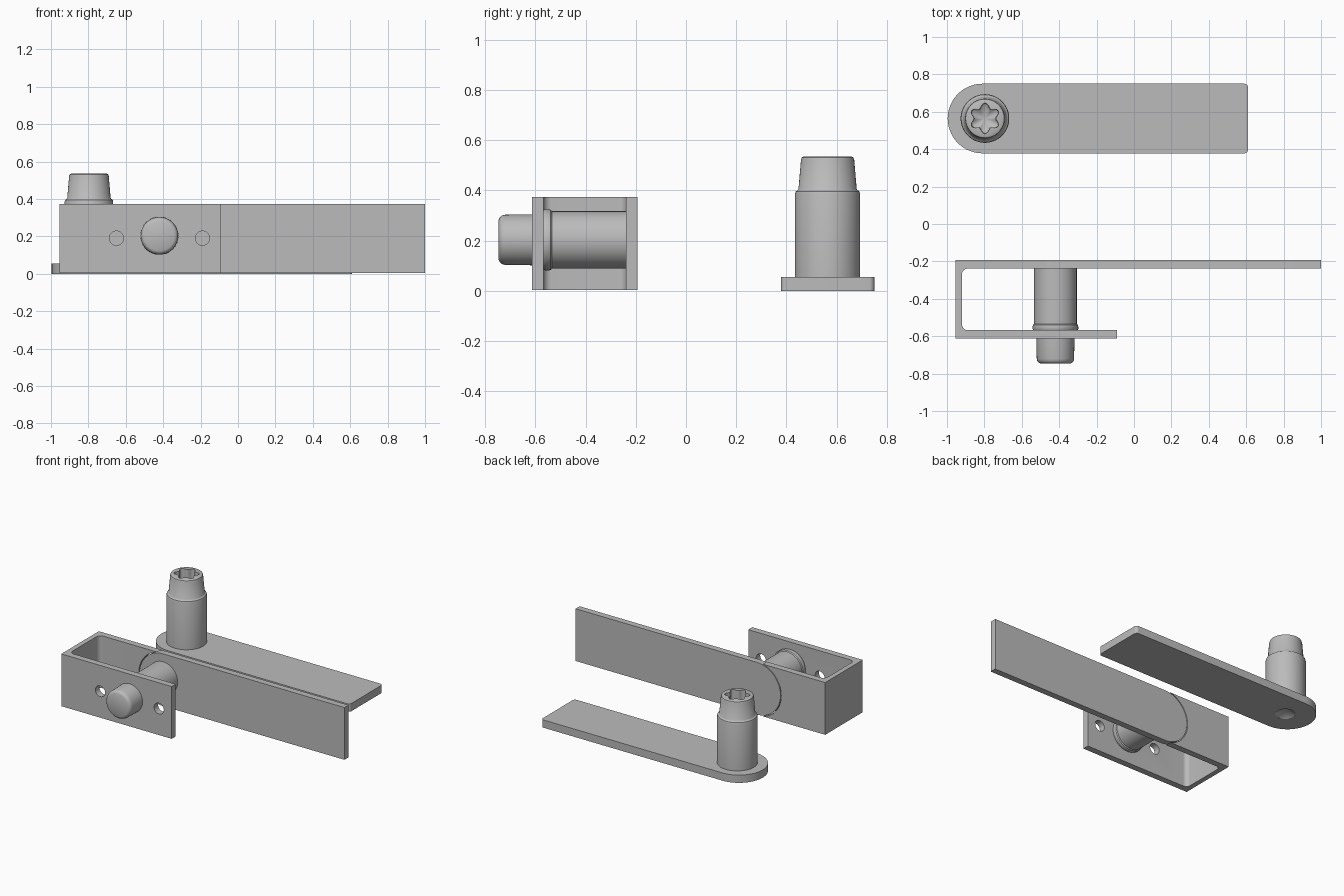
import bpy, bmesh, math
from mathutils import Matrix, Vector

if "Cube" in bpy.data.objects:
    bpy.data.objects.remove(bpy.data.objects["Cube"])

steel = bpy.data.materials.new("plain_grey")
steel.diffuse_color = (0.5, 0.5, 0.5, 1)
steel.use_nodes = True
steel.node_tree.nodes["Principled BSDF"].inputs["Base Color"].default_value = steel.diffuse_color

# Local z of a shape points to -y, local y points up (front-facing parts)
FRONT = Matrix.Rotation(math.pi / 2, 4, 'X')


def finish(name, bm, matrix):
    bm.transform(matrix)
    bmesh.ops.recalc_face_normals(bm, faces=bm.faces)
    me = bpy.data.meshes.new(name)
    bm.to_mesh(me)
    bm.free()
    me.materials.append(steel)
    ob = bpy.data.objects.new(name, me)
    bpy.context.collection.objects.link(ob)
    return ob


def prism(name, outline, low, high, matrix=Matrix()):
    bm = bmesh.new()
    face = bm.faces.new([bm.verts.new((x, y, low)) for x, y in outline])
    ext = bmesh.ops.extrude_face_region(bm, geom=[face])
    moved = [v for v in ext["geom"] if isinstance(v, bmesh.types.BMVert)]
    bmesh.ops.translate(bm, verts=moved, vec=(0, 0, high - low))
    return finish(name, bm, matrix)


def lathe(name, profile, matrix=Matrix(), n=64, wave=0):
    """Turn (radius, height) points about z; wave gives a six-lobed section."""
    bm = bmesh.new()
    rings = []
    for r, z in profile:
        if r == 0:
            rings.append([bm.verts.new((0, 0, z))] * n)
            continue
        ring = []
        for i in range(n):
            a = math.tau * i / n
            q = r * (1 - wave * math.cos(6 * a))
            ring.append(bm.verts.new((q * math.cos(a), q * math.sin(a), z)))
        rings.append(ring)
    for lo, hi in zip(rings, rings[1:]):
        for i in range(n):
            j = (i + 1) % n
            bm.faces.new(list(dict.fromkeys((lo[i], lo[j], hi[j], hi[i]))))
    return finish(name, bm, matrix)


def rod(name, r, low, high, matrix=Matrix()):
    return lathe(name, [(0, low), (r, low), (r, high), (0, high)], matrix)


def arc(cx, cy, r, start, end, n=8):
    return [(cx + r * math.cos(math.radians(start + (end - start) * i / n)),
             cy + r * math.sin(math.radians(start + (end - start) * i / n)))
            for i in range(n + 1)]


def cut(ob, cutter):
    mod = ob.modifiers.new("cut", 'BOOLEAN')
    mod.operation = 'DIFFERENCE'
    mod.solver = 'EXACT'
    mod.object = cutter
    bpy.context.view_layer.objects.active = ob
    bpy.ops.object.modifier_apply(modifier=mod.name)
    bpy.data.objects.remove(cutter)


def place(x, y, z):
    return Matrix.Translation(Vector((x, y, z)))


# Loose plate with one round end and a hole under the post
PX, PY = -0.81, 0.564
R = 0.186
plate = prism("rear_plate",
              arc(PX, PY, R, 90, 270, 40)
              + arc(0.59, PY - R + 0.02, 0.02, -90, 0)
              + arc(0.59, PY + R - 0.02, 0.02, 0, 90), 0, 0.055)
cut(plate, rod("plate_cutter", 0.065, -0.1, 0.1, place(-0.797, PY, 0)))

# Upright post: dimple below, shouldered body, tapered tip
post = lathe("upright_post", [
    (0, 0.04), (0.067, 0.0), (0.067, 0.03), (0.13, 0.03), (0.13, 0.385),
    (0.127, 0.395), (0.12, 0.4), (0.116, 0.405), (0.106, 0.522),
    (0.103, 0.531), (0.096, 0.535), (0, 0.535)], place(-0.797, PY, 0))
# Six-lobed socket in the post tip
cut(post, lathe("socket_cutter",
                [(0, 0.42), (0.068, 0.46), (0.072, 0.6), (0, 0.6)],
                place(-0.797, PY, 0), 72, 0.17))

# U-shaped bracket, open at top and bottom
Z0, Z1 = 0.003, 0.373
ZC, H = (Z0 + Z1) / 2, (Z1 - Z0) / 2
CX = -0.42
bracket = prism("u_bracket",
                [(-0.955, -0.613), (-0.09, -0.613), (-0.09, -0.568)]
                + arc(-0.888, -0.536, 0.032, 270, 180)
                + arc(-0.888, -0.27, 0.032, 180, 90)
                + [(-0.45, -0.238), (-0.45, -0.193), (-0.955, -0.193)], Z0, Z1)
# Concave end beside the arm, and two screw holes in the front wall
cut(bracket, rod("arc_cutter", 0.191, 0.12, 0.3, place(CX, 0, ZC) @ FRONT))
for hx in (-0.65, -0.19):
    cut(bracket, rod("hole_cutter", 0.038, 0.5, 0.7, place(hx, 0, 0.19) @ FRONT))

# Long arm with a round end that nests in the bracket
arm = prism("long_arm", arc(CX, ZC, H, 90, 270, 40) + [(1, Z0), (1, Z1)],
            0.193, 0.238, FRONT)

# Pivot pin with collar behind the front wall and a rounded head
pin = lathe("pivot_pin", [
    (0, 0.22), (0.114, 0.22), (0.114, 0.534), (0.12, 0.539), (0.122, 0.548),
    (0.122, 0.56), (0.118, 0.569), (0.102, 0.569), (0.1, 0.72), (0.097, 0.733),
    (0.09, 0.741), (0.08, 0.746), (0, 0.746)], place(CX, 0, 0.203) @ FRONT)

for ob in (plate, post, bracket, arm, pin):
    bpy.ops.object.select_all(action='DESELECT')
    ob.select_set(True)
    bpy.context.view_layer.objects.active = ob
    bpy.ops.object.shade_smooth_by_angle(angle=math.radians(35))
